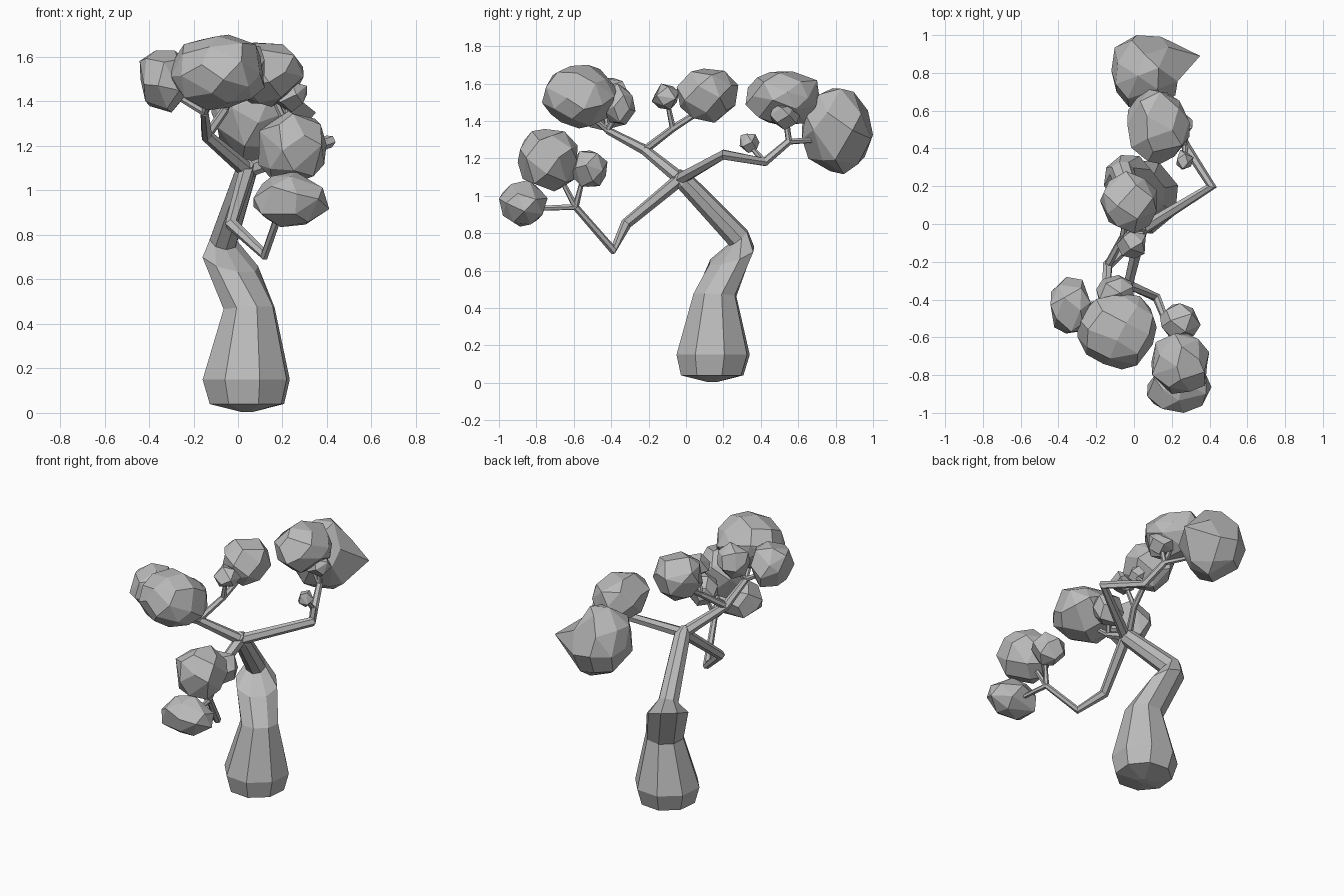
import bpy, bmesh, math, random
from mathutils import Vector

if "Cube" in bpy.data.objects:
    bpy.data.objects.remove(bpy.data.objects["Cube"])

grey = bpy.data.materials.new("plain grey")
grey.use_nodes = True
grey.diffuse_color = (0.5, 0.5, 0.5, 1)
grey.node_tree.nodes["Principled BSDF"].inputs["Base Color"].default_value = (0.5, 0.5, 0.5, 1)


def add_object(name, bm):
    bmesh.ops.recalc_face_normals(bm, faces=bm.faces)
    mesh = bpy.data.meshes.new(name)
    bm.to_mesh(mesh)
    bm.free()
    mesh.materials.append(grey)
    obj = bpy.data.objects.new(name, mesh)
    bpy.context.collection.objects.link(obj)


def loft(name, rings, sides):
    """Join polygon rings given as (centre, radius, normal)."""
    bm = bmesh.new()
    normal = Vector((0, 0, 1))
    u = Vector((math.cos(0.3), math.sin(0.3), 0))
    previous = None
    for centre, radius, direction in rings:
        direction = Vector(direction).normalized()
        u = normal.rotation_difference(direction) @ u
        normal = direction
        v = normal.cross(u)
        ring = []
        for i in range(sides):
            a = math.tau * i / sides
            ring.append(bm.verts.new(Vector(centre) + radius * (u * math.cos(a) + v * math.sin(a))))
        if previous:
            for i in range(sides):
                j = (i + 1) % sides
                bm.faces.new((previous[i], previous[j], ring[j], ring[i]))
        else:
            bm.faces.new(ring)
        previous = ring
    bm.faces.new(previous)
    add_object(name, bm)


def branch(name, points, start, end):
    """Tapered six-sided limb bending through the points."""
    pts = [Vector(p) for p in points]
    last = len(pts) - 1
    rings = []
    for i, p in enumerate(pts):
        before = (p - pts[i - 1]).normalized() if i else Vector()
        after = (pts[i + 1] - p).normalized() if i < last else Vector()
        rings.append((p, start + (end - start) * i / last, before + after))
    loft(name, rings, 6)


def foliage(name, centre, half, count, seed, spike=None):
    """Faceted clump: hull of scattered points fitted to a box."""
    rng = random.Random(seed)
    pts = []
    turn = rng.random() * math.tau
    for i in range(count):
        z = 1 - 2 * (i + 0.5) / count
        a = turn + i * 2.4 + rng.uniform(-0.25, 0.25)
        r = math.sqrt(1 - z * z)
        pts.append(Vector((r * math.cos(a), z, r * math.sin(a))) * rng.uniform(0.92, 1.05))
    for k in range(3):
        lo, hi = min(p[k] for p in pts), max(p[k] for p in pts)
        for p in pts:
            p[k] = centre[k] + half[k] * (2 * (p[k] - lo) / (hi - lo) - 1)
    bm = bmesh.new()
    for p in pts:
        bm.verts.new(p)
    bmesh.ops.convex_hull(bm, input=bm.verts[:])
    bmesh.ops.delete(bm, geom=[v for v in bm.verts if not v.link_faces], context='VERTS')
    if spike:
        tip = min(bm.verts, key=lambda v: (v.co - Vector(spike)).length)
        tip.co = spike
    bmesh.ops.dissolve_limit(bm, angle_limit=math.radians(14), verts=bm.verts[:], edges=bm.edges[:])
    add_object(name, bm)


# Swollen, bent trunk
loft("trunk", [
    ((0.04, 0.14, 0.005), 0.03, (0, 0, 1)),
    ((0.04, 0.14, 0.04), 0.175, (0, 0, 1)),
    ((0.037, 0.145, 0.15), 0.205, (0, 0, 1)),
    ((0.05, 0.155, 0.47), 0.12, (-0.05, 0.05, 1)),
    ((-0.035, 0.245, 0.68), 0.133, (0.25, -0.3, 0.95)),
    ((-0.065, 0.28, 0.775), 0.065, (0.2, -0.6, 0.75)),
    ((0.035, -0.01, 1.08), 0.052, (0.2, -0.7, 0.7)),
    ((0.04, -0.05, 1.12), 0.03, (0.2, -0.7, 0.7)),
], 8)

# Main limbs leaving the crown of the trunk
crown = (0.04, -0.03, 1.09)
low_fork = (0.2, -0.59, 0.94)
high_fork = (-0.14, -0.22, 1.245)
front_fork = (-0.15, -0.42, 1.35)
middle_fork = (-0.06, -0.07, 1.36)
back_bend = (0.27, 0.42, 1.18)
back_fork = (0.22, 0.55, 1.29)
branch("low_limb", [crown, (-0.03, -0.32, 0.85), (0.12, -0.39, 0.71), low_fork], 0.036, 0.018)
branch("high_limb", [crown, high_fork, front_fork], 0.036, 0.02)
branch("middle_limb", [high_fork, middle_fork, (-0.03, 0.07, 1.45)], 0.022, 0.016)
branch("back_limb", [crown, (0.41, 0.2, 1.22), back_bend, back_fork], 0.034, 0.02)

# Twigs reaching into the clumps
twigs = [
    (low_fork, (0.24, -0.87, 0.93)), (low_fork, (0.245, -0.55, 1.1)),
    (low_fork, (0.24, -0.7, 1.15)), (front_fork, (-0.1, -0.57, 1.48)),
    (front_fork, (-0.32, -0.43, 1.45)), (front_fork, (-0.1, -0.36, 1.45)),
    (middle_fork, (-0.02, -0.1, 1.5)), (back_bend, (0.27, 0.34, 1.27)),
    (back_fork, (0.23, 0.53, 1.42)), (back_fork, (0.13, 0.53, 1.48)),
    (back_fork, (0.1, 0.75, 1.3)),
]
for a, b in twigs:
    branch("twig", [a, b], 0.017, 0.012)

# Foliage clumps
foliage("low_front_clump", (0.24, -0.87, 0.96), (0.17, 0.13, 0.125), 22, 1)
foliage("low_large_clump", (0.245, -0.74, 1.19), (0.153, 0.16, 0.167), 26, 2)
foliage("low_back_clump", (0.245, -0.52, 1.145), (0.108, 0.1, 0.097), 18, 3)
foliage("front_large_clump", (-0.09, -0.57, 1.53), (0.21, 0.2, 0.17), 34, 4)
foliage("front_right_clump", (-0.33, -0.43, 1.49), (0.112, 0.15, 0.14), 22, 5)
foliage("front_inner_clump", (-0.1, -0.36, 1.49), (0.1, 0.09, 0.11), 18, 6)
foliage("middle_clump", (-0.03, 0.115, 1.535), (0.15, 0.165, 0.145), 24, 7)
foliage("middle_small_clump", (-0.015, -0.11, 1.53), (0.077, 0.073, 0.07), 13, 8)
foliage("back_upper_clump", (0.13, 0.515, 1.52), (0.165, 0.197, 0.145), 28, 9)
foliage("back_large_clump", (0.065, 0.81, 1.345), (0.185, 0.19, 0.23), 28, 10, (0.35, 0.89, 1.35))
foliage("back_small_clump", (0.23, 0.53, 1.42), (0.08, 0.08, 0.068), 13, 11)
foliage("back_bud", (0.27, 0.34, 1.28), (0.045, 0.053, 0.052), 12, 12)
